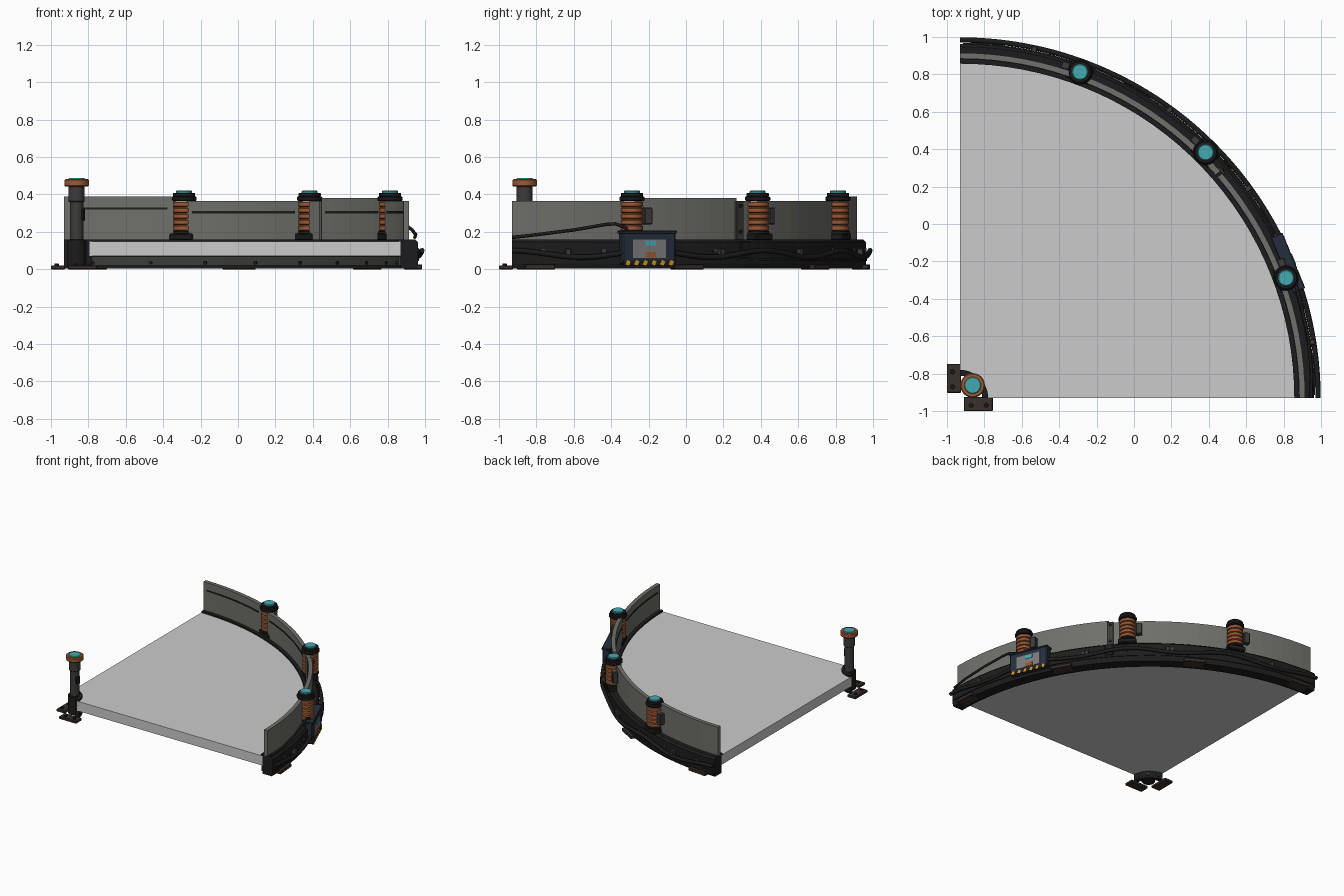
import bpy, bmesh
from math import sin, cos, pi, radians, ceil
from mathutils import Matrix, Vector

if "Cube" in bpy.data.objects:
    bpy.data.objects.remove(bpy.data.objects["Cube"])

C = -0.93  # corner of the quarter circle


def mat(name, r, g, b):
    m = bpy.data.materials.new(name)
    m.diffuse_color = (r, g, b, 1)
    m.use_nodes = True
    m.node_tree.nodes["Principled BSDF"].inputs["Base Color"].default_value = m.diffuse_color
    return m


BLACK = mat("black", .012, .012, .013)
DARK = mat("dark_grey", .045, .045, .043)
WALL = mat("wall_grey", .16, .16, .145)
COPPER = mat("copper", .33, .1, .035)
TEAL = mat("teal", .06, .4, .45)
NAVY = mat("navy", .018, .028, .045)
BROWN = mat("brown", .04, .03, .025)
AMBER = mat("amber", .65, .32, .02)
PANEL = mat("panel_grey", .2, .2, .2)


def polar(r, deg, z=0.0):
    a = radians(deg)
    return Vector((C + r * cos(a), C + r * sin(a), z))


def finish(name, bm, m=None, smooth=False):
    bmesh.ops.recalc_face_normals(bm, faces=bm.faces)
    me = bpy.data.meshes.new(name)
    bm.to_mesh(me)
    bm.free()
    if m:
        me.materials.append(m)
    if smooth:
        me.shade_smooth()
        me.set_sharp_from_angle(angle=radians(35))
    ob = bpy.data.objects.new(name, me)
    bpy.context.collection.objects.link(ob)
    return ob


def sweep(name, profile, a0, a1, m=None, step=2.8):
    """Sweep an (r, z) profile round the corner from a0 to a1 degrees."""
    bm = bmesh.new()
    n = max(1, ceil((a1 - a0) / step))
    rings = [[bm.verts.new(polar(r, a0 + (a1 - a0) * i / n, z)) for r, z in profile]
             for i in range(n + 1)]
    k = len(profile)
    for p, q in zip(rings, rings[1:]):
        for j in range(k):
            bm.faces.new((p[j], p[(j + 1) % k], q[(j + 1) % k], q[j]))
    bm.faces.new(rings[0])
    bm.faces.new(rings[-1])
    return finish(name, bm, m)


def arc(name, r0, r1, z0, z1, a0, a1, m=None, step=2.8):
    return sweep(name, [(r0, z0), (r1, z0), (r1, z1), (r0, z1)], a0, a1, m, step)


def box(name, size, loc, m=None, deg=0, bevel=0, tilt=0):
    """Box with size (radial, tangential, height)."""
    bm = bmesh.new()
    M = (Matrix.Translation(loc) @ Matrix.Rotation(radians(deg), 4, 'Z')
         @ Matrix.Rotation(radians(tilt), 4, 'X') @ Matrix.Diagonal((*size, 1)))
    bmesh.ops.create_cube(bm, size=1, matrix=M)
    if bevel:
        bmesh.ops.bevel(bm, geom=bm.edges[:], offset=bevel, segments=1, affect='EDGES')
    return finish(name, bm, m)


def lathe(name, loc, profile, m, n=24):
    bm = bmesh.new()
    rings = [[bm.verts.new((loc[0] + r * cos(2 * pi * i / n), loc[1] + r * sin(2 * pi * i / n), z))
              for i in range(n)] for r, z in profile]
    for p, q in zip(rings, rings[1:]):
        for i in range(n):
            bm.faces.new((p[i], p[(i + 1) % n], q[(i + 1) % n], q[i]))
    bm.faces.new(rings[0])
    bm.faces.new(rings[-1])
    return finish(name, bm, m, True)


def disc(name, loc, r, z0, z1, m, b=.004):
    return lathe(name, loc, [(r - b, z0), (r, z0 + b), (r, z1 - b), (r - b, z1)], m)


def bolt(name, r, deg, z, inward=False, size=.011, m=DARK):
    bm = bmesh.new()
    M = (Matrix.Translation(polar(r, deg, z)) @ Matrix.Rotation(radians(deg), 4, 'Z')
         @ Matrix.Rotation(pi / 2, 4, 'Y'))
    bmesh.ops.create_cone(bm, cap_ends=True, segments=6, radius1=size, radius2=size, depth=.012, matrix=M)
    return finish(name, bm, m)


def tube(name, pts, r, m):
    cu = bpy.data.curves.new(name, 'CURVE')
    cu.dimensions = '3D'
    cu.bevel_depth, cu.bevel_resolution, cu.use_fill_caps = r, 2, True
    s = cu.splines.new('POLY')
    s.points.add(len(pts) - 1)
    for p, v in zip(s.points, pts):
        p.co = (*v, 1)
    cu.materials.append(m)
    ob = bpy.data.objects.new(name, cu)
    bpy.context.collection.objects.link(ob)
    return ob


# Floor slab
arc("floor_slab", .135, 1.80, .07, .148, 0, 90)

# Outer kerb and trim
sweep("outer_kerb", [(1.80, .005), (1.885, .005), (1.893, .03), (1.893, .145), (1.878, .16),
                     (1.787, .16), (1.787, .145), (1.80, .14)], 0, 90, BLACK)
arc("kerb_inner_strip", 1.787, 1.802, .02, .068, 0.3, 89.7, DARK)
arc("kerb_outer_rail", 1.89, 1.899, .045, .06, 0.5, 89.5, BLACK)
for i in range(9):
    bolt("kerb_outer_bolt", 1.896, 5 + 10 * i, .1, size=.016)
    bolt("kerb_inner_bolt", 1.785, 5 + 10 * i, .035, m=BLACK)
for a in (4.5, 30, 60, 85.5):
    box("kerb_foot", (.085, .16, .025), polar(1.872, a, .0125), BROWN, a, .003)

# Wall panels, each with a groove strip inside and a top edge
for a0, a1, top in ((0, 18.8, .365), (21.2, 40.6, .382), (41.1, 43.8, .365),
                    (46.2, 68.8, .365), (71.2, 90, .39)):
    arc("wall_panel", 1.814, 1.845, .15, top, a0, a1, WALL)
    if a1 - a0 > 5:
        z = .325 if top > .385 else .305
        arc("wall_groove_strip", 1.811, 1.816, z - .006, z + .006, a0 + 1, a1 - 1, BLACK)

# Seam strap between two panels
box("seam_strap", (.016, .05, .26), polar(1.852, 41, .235), DARK, 41, .003)
for z in (.2, .34):
    bolt("seam_bolt", 1.862, 41, z, m=BLACK)
box("seam_kerb_plate", (.012, .06, .09), polar(1.897, 41, .105), BLACK, 41, .003)

# Coil posts
coil = [(.05, .195)]
for i in range(5):
    z = .205 + i * .032
    coil += [(.05, z), (.06, z + .004), (.06, z + .025), (.05, z + .029)]
for a in (20.2, 45, 69.8):
    p = polar(1.857, a)
    box("post_base", (.10, .135, .035), polar(1.857, a, .173), BLACK, a, .006)
    disc("post_collar", p, .063, .188, .205, BLACK)
    lathe("post_coil", p, coil, COPPER)
    disc("post_cap", p, .068, .365, .39, BLACK, .006)
    disc("post_cap_rim", p, .06, .388, .408, BLACK)
    disc("post_light", p, .043, .40, .42, TEAL)
    box("post_side_box", (.04, .045, .09), polar(1.865, a + 2.6, .285), DARK, a + 2.6, .004)

# Corner hub, post and feet
arc("hub_ring", .118, .15, .015, .16, 0, 90, BLACK, 7.5)
for a in (15, 45, 75):
    bolt("hub_bolt", .152, a, .04)
hub = polar(.095, 45)
disc("hub_post_base", hub, .05, .01, .16, BLACK)
disc("hub_post", hub, .036, .15, .40, DARK)
disc("hub_post_neck", hub, .043, .36, .445, DARK)
box("hub_post_clip", (.014, .03, .06), hub + Vector((.034, -.012, .29)), BLACK, -20)
disc("hub_cap", hub, .066, .443, .482, COPPER, .006)
disc("hub_light", hub, .045, .47, .487, TEAL)
for size, x, y in (((.075, .155), -.9625, -.825), ((.155, .075), -.8325, -.9625)):
    box("hub_foot", (*size, .02), (x, y, .01), BROWN, 0, .003)
for x, y in ((-.97, -.87), (-.97, -.79), (-.87, -.97), (-.79, -.97)):
    disc("foot_bolt", (x, y), .012, .018, .03, BLACK, .002)

# Control box, drawn round its own angle
BA = 22.4
ax, tan = polar(1, BA) - polar(0, BA), Vector((-sin(radians(BA)), cos(radians(BA)), 0))


def on_box(name, size, r, t, z, m, bevel=0, tilt=0):
    box(name, size, polar(r, BA, z) + tan * t, m, BA, bevel, tilt)


on_box("control_box", (.06, .31, .18), 1.896, 0, .115, NAVY, .008)
on_box("control_box_lid", (.068, .32, .016), 1.896, 0, .198, NAVY, .004)
on_box("control_panel", (.006, .19, .10), 1.927, 0, .11, PANEL)
on_box("control_screen", (.008, .06, .025), 1.929, .005, .14, TEAL)
on_box("control_button", (.01, .06, .03), 1.929, .005, .077, COPPER)
on_box("hazard_back", (.006, .30, .028), 1.926, 0, .034, BLACK)
for i in range(6):
    on_box("hazard_stripe", (.008, .022, .026), 1.927, -.125 + i * .05, .034, AMBER, 0, -25)

# Long sagging cable with clips, and the feed to the control box
tube("main_cable", [polar(1.914, a * 1.5, .082 + .018 * cos(radians(a * 1.5 * 16)))
                    for a in range(61)], .014, BLACK)
for a in (9, 36, 54, 78):
    box("cable_clip", (.035, .03, .05), polar(1.905, a, .085), DARK, a, .004)
tube("feed_cable", [polar(1.875, 0, .17), polar(1.885, 4, .185), polar(1.89, 10, .21),
                    polar(1.89, 15.5, .24), polar(1.892, 17, .243), polar(1.895, 18.5, .225),
                    polar(1.895, 20, .195)], .009, BLACK)
